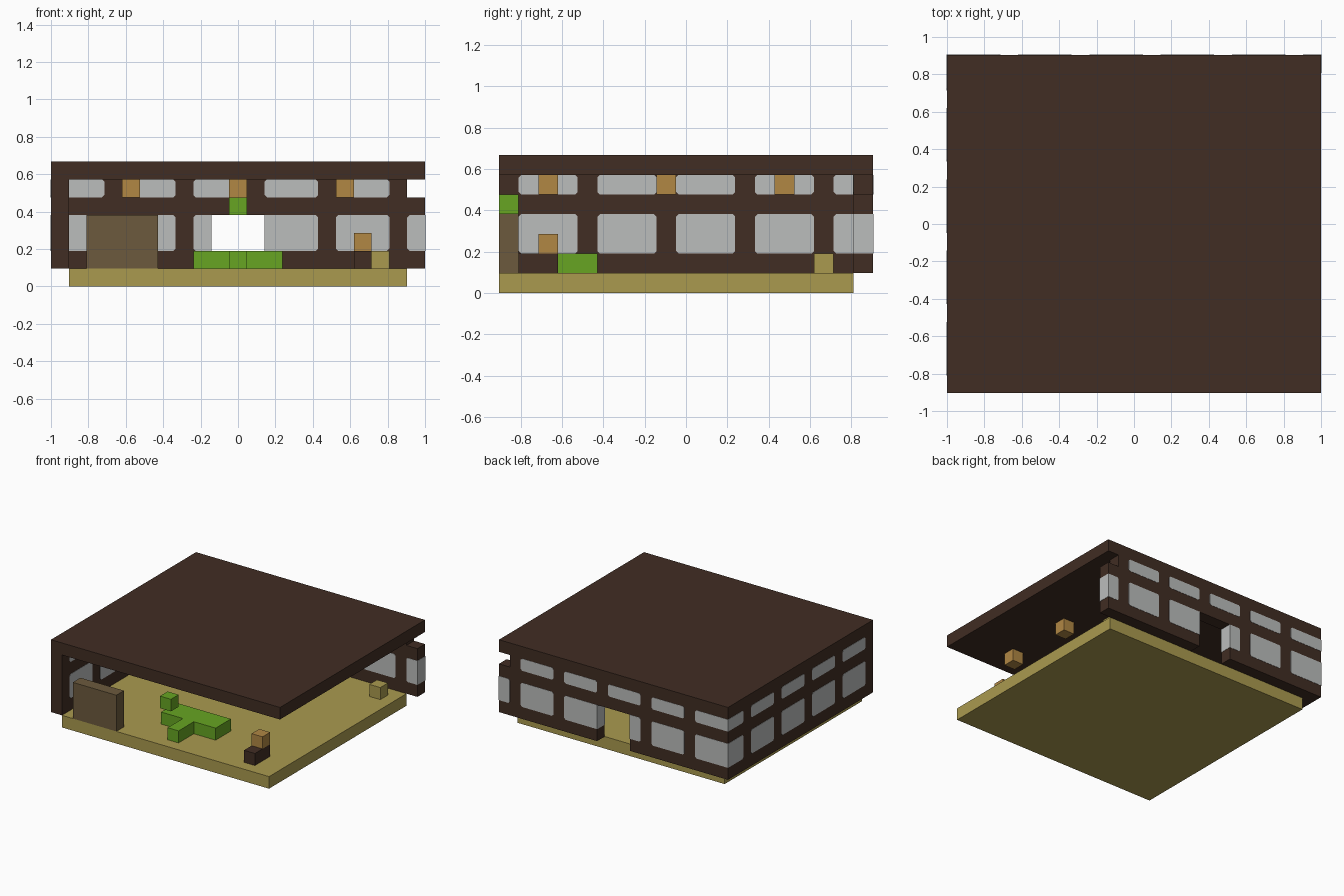
import bpy
import bmesh
from mathutils import Vector

U = 2 / 21                                  # size of one building block
ORIGIN = Vector((-1, -9.5 * U, 0))
PROUD = 0.002                               # how far panes stand out of the wall
NOTCH = 0.012                               # clipped pane corners

cube = bpy.data.objects.get("Cube")
if cube:
    bpy.data.objects.remove(cube, do_unlink=True)


def material(name, r, g, b):
    def linear(c):
        c /= 255
        return c / 12.92 if c < 0.04045 else ((c + 0.055) / 1.055) ** 2.4
    colour = (linear(r), linear(g), linear(b), 1)
    mat = bpy.data.materials.new(name)
    mat.use_nodes = True
    mat.diffuse_color = colour
    bsdf = next(n for n in mat.node_tree.nodes if n.type == "BSDF_PRINCIPLED")
    bsdf.inputs["Base Color"].default_value = colour
    bsdf.inputs["Roughness"].default_value = 0.9
    return mat


DARK = material("dark timber", 65, 45, 35)
GLASS = material("grey glass", 187, 189, 188)
SAND = material("straw floor", 170, 154, 79)
GREEN = material("leaf green", 103, 165, 34)
ORANGE = material("lamp orange", 177, 135, 68)
BROWN = material("chest brown", 108, 90, 61)


def finish(name, bm, mat):
    bmesh.ops.recalc_face_normals(bm, faces=bm.faces)
    mesh = bpy.data.meshes.new(name)
    bm.to_mesh(mesh)
    bm.free()
    mesh.materials.append(mat)
    bpy.context.collection.objects.link(bpy.data.objects.new(name, mesh))


def prism(name, outline, depth, mat):
    """Extrude a flat outline along the depth vector."""
    bm = bmesh.new()
    face = bm.faces.new([bm.verts.new(p) for p in outline])
    new = bmesh.ops.extrude_face_region(bm, geom=[face])["geom"]
    moved = [v for v in new if isinstance(v, bmesh.types.BMVert)]
    bmesh.ops.translate(bm, verts=moved, vec=depth)
    if not any(f.normal.dot(depth) < 0 and f is face for f in bm.faces) and not face.is_valid:
        bmesh.ops.holes_fill(bm, edges=bm.edges)
    finish(name, bm, mat)


def block(name, x, y, z, mat):
    """Box over inclusive block ranges, each given as (first, last)."""
    a, b = [ORIGIN + U * Vector(c) for c in
            ((x[0], y[0], z[0]), (x[1] + 1, y[1] + 1, z[1] + 1))]
    outline = [(a.x, a.y, a.z), (b.x, a.y, a.z), (b.x, b.y, a.z), (a.x, b.y, a.z)]
    prism(name, outline, Vector((0, 0, b.z - a.z)), mat)


def pane(name, axis, first, last, z, open_start=False, open_end=False):
    """Glass through a wall; open ends run square past the wall end."""
    start = ORIGIN[axis] + first * U - PROUD * open_start
    end = ORIGIN[axis] + (last + 1) * U + PROUD * open_end
    low, high = z[0] * U, (z[1] + 1) * U
    n, s, e = NOTCH, NOTCH * (not open_start), NOTCH * (not open_end)
    pts = []
    pts += [(start, low + n), (start + n, low)] if s else [(start, low)]
    pts += [(end - n, low), (end, low + n)] if e else [(end, low)]
    pts += [(end, high - n), (end - n, high)] if e else [(end, high)]
    pts += [(start + n, high), (start, high - n)] if s else [(start, high)]
    thick = U + 2 * PROUD
    if axis == 0:
        face = ORIGIN.y + 18 * U - PROUD
        prism(name, [(p, face, h) for p, h in pts], Vector((0, thick, 0)), GLASS)
    else:
        face = ORIGIN.x - PROUD
        prism(name, [(face, p, h) for p, h in pts], Vector((thick, 0, 0)), GLASS)


# Floor and roof
block("floor", (1, 19), (0, 17), (0, 0), SAND)
block("roof", (0, 20), (0, 18), (6, 6), DARK)

# Walls, with a doorway in the back one
BACK = (18, 18)
block("left_wall", (0, 0), (0, 17), (1, 5), DARK)
block("back_wall_left_half", (12, 19), BACK, (1, 5), DARK)
block("back_wall_right_half", (0, 8), BACK, (1, 5), DARK)
block("door_lintel", (9, 11), BACK, (4, 5), DARK)
block("back_wall_end", (20, 20), BACK, (1, 4), DARK)

# Windows: tall lower row and narrow upper row
LOWER, UPPER = (2, 3), (5, 5)
for row, z in (("lower", LOWER), ("upper", UPPER)):
    for i in range(4):
        pane(f"left_wall_{row}_window_{i + 1}", 1, 4 * i + 1, 4 * i + 3, z)
    pane(f"left_wall_{row}_corner_window", 1, 17, 18, z, open_end=True)
    pane(f"back_wall_{row}_corner_window", 0, 0, 2, z, open_start=True)
    for first in (4, 16):
        pane(f"back_wall_{row}_window_{first}", 0, first, first + 2, z)
for first in (8, 12):
    pane(f"back_wall_upper_window_{first}", 0, first, first + 2, UPPER)
pane("door_side_window_right", 0, 8, 8, LOWER, open_end=True)
pane("door_side_window_left", 0, 12, 14, LOWER, open_start=True)
pane("back_wall_end_window", 0, 20, 20, LOWER, open_end=True)

# Ceiling lamps in a grid
for x in (4, 10, 16):
    for y in (2, 8, 14):
        block(f"ceiling_lamp_{x}_{y}", (x, x), (y, y), (5, 5), ORANGE)

# Furniture
block("front_cabinet", (2, 5), (0, 0), (1, 3), BROWN)
block("table_top_bar", (8, 12), (3, 4), (1, 1), GREEN)
block("table_stem", (10, 10), (1, 2), (1, 1), GREEN)
block("hanging_block", (10, 10), (0, 0), (4, 4), GREEN)
block("stool", (17, 17), (1, 2), (1, 1), DARK)
block("stool_lamp", (17, 17), (2, 2), (2, 2), ORANGE)
block("straw_block", (18, 18), (16, 16), (1, 1), SAND)
